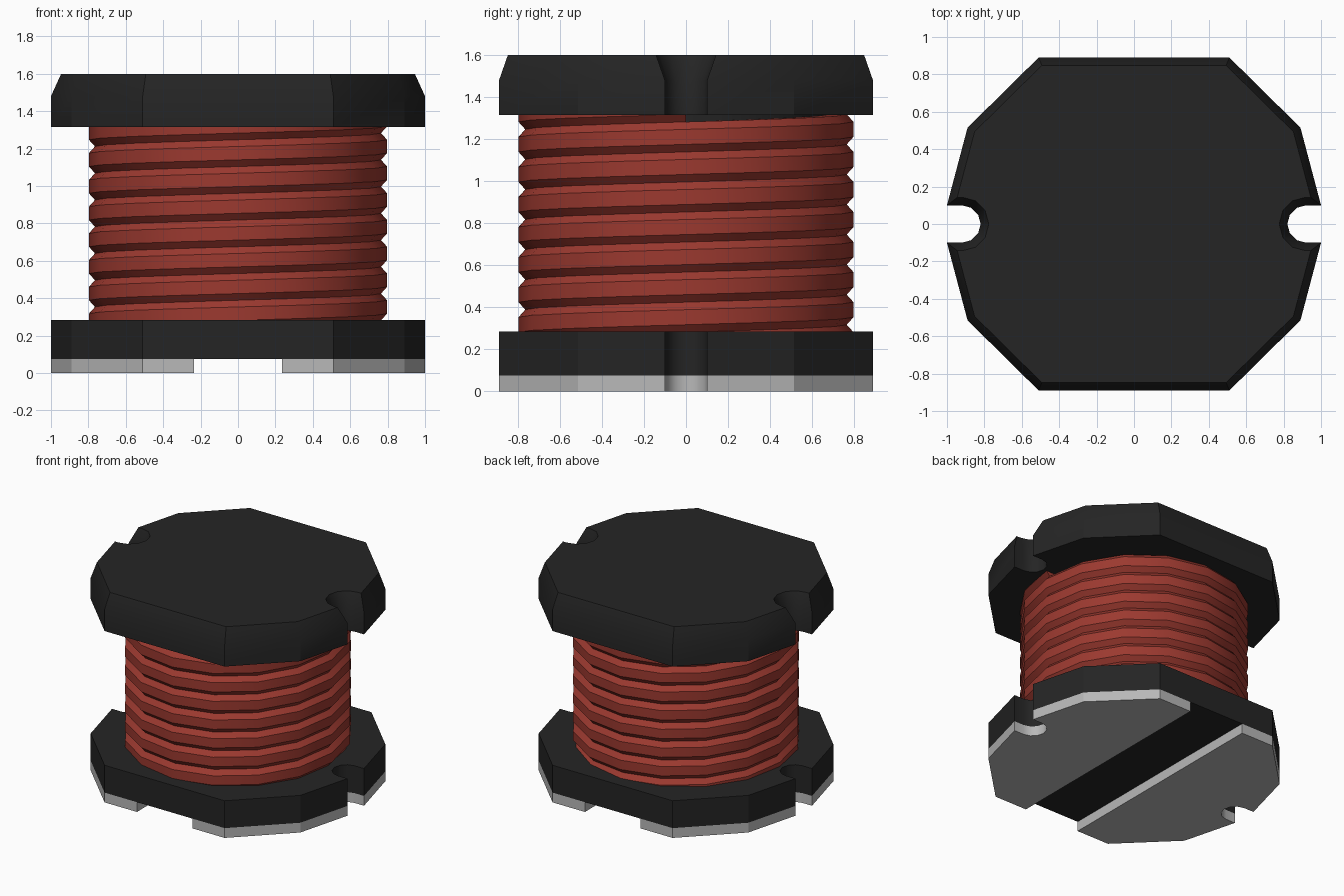
import bpy, bmesh
from math import sin, cos, pi, radians
from mathutils import Vector

cube = bpy.data.objects.get("Cube")
if cube:
    bpy.data.objects.remove(cube, do_unlink=True)


def material(name, color):
    mat = bpy.data.materials.new(name)
    mat.use_nodes = True
    mat.diffuse_color = (*color, 1)
    mat.node_tree.nodes["Principled BSDF"].inputs["Base Color"].default_value = (*color, 1)
    return mat


ferrite = material("black ferrite", (0.018, 0.018, 0.018))
copper = material("red enamel", (0.33, 0.041, 0.029))
metal = material("tin grey", (0.48, 0.48, 0.48))


def loft(name, rings, mat):
    """Skin a list of closed rings and cap both ends."""
    bm = bmesh.new()
    rows = [[bm.verts.new(p) for p in ring] for ring in rings]
    n = len(rows[0])
    for a, b in zip(rows, rows[1:]):
        for i in range(n):
            j = (i + 1) % n
            bm.faces.new((a[i], a[j], b[j], b[i]))
    bm.faces.new(rows[0][::-1])
    bm.faces.new(rows[-1])
    bmesh.ops.recalc_face_normals(bm, faces=bm.faces)
    mesh = bpy.data.meshes.new(name)
    bm.to_mesh(mesh)
    bm.free()
    mesh.materials.append(mat)
    obj = bpy.data.objects.new(name, mesh)
    bpy.context.collection.objects.link(obj)
    bpy.ops.object.select_all(action='DESELECT')
    obj.select_set(True)
    bpy.context.view_layer.objects.active = obj
    bpy.ops.object.shade_smooth_by_angle(angle=radians(30.5))
    return obj


def inset(points, d):
    """Move every edge of a counter-clockwise outline inward by d."""
    result = []
    for i, p in enumerate(points):
        e1 = (p - points[i - 1]).normalized()
        e2 = (points[(i + 1) % len(points)] - p).normalized()
        n1, n2 = Vector((-e1.y, e1.x)), Vector((-e2.y, e2.x))
        result.append(p + (n1 + n2) * d / (1 + n1.dot(n2)))
    return result


def level(points, z):
    return [(p.x, p.y, z) for p in points]


# Outline of the +x side, counter-clockwise, with the rounded wire notch
quarter = [Vector(p) for p in ((0.51, -0.89), (0.89, -0.515), (1.0, -0.10))]
notch = [Vector((0.92 - 0.10 * sin(t * pi / 6), -0.10 * cos(t * pi / 6))) for t in range(7)]
side = quarter + notch + [Vector((p.x, -p.y)) for p in reversed(quarter)]
outline = side + [-p for p in side]

# Flanges
loft("bottom_flange", [level(outline, z) for z in (0.075, 0.285)], ferrite)
loft("top_flange", [level(outline, 1.315), level(outline, 1.48),
                    level(inset(outline, 0.042), 1.6)], ferrite)

# Solder pads, one per side, with a bare strip between them
pad = [Vector((0.235, -0.89))] + side + [Vector((0.235, 0.89))]
for name, s in (("left_pad", 1), ("right_pad", -1)):
    loft(name, [level([p * s for p in pad], z) for z in (0, 0.075)], metal)

# Core post
circle = [Vector((0.68 * cos(i * pi / 16), 0.68 * sin(i * pi / 16))) for i in range(32)]
loft("core_post", [level(circle, z) for z in (0.28, 1.32)], ferrite)

# Helical winding: bevelled wire section swept upward
STEPS, TURNS, PITCH = 16, 8, 0.143
h = PITCH / 2
section = [(0.64, -h), (0.765, -h), (0.797, -h / 2), (0.797, h / 2), (0.765, h), (0.64, h)]
rings = []
for i in range(STEPS * TURNS + 1):
    a = 2 * pi * i / STEPS
    z0 = 0.2105 + PITCH * i / STEPS
    rings.append([(r * cos(a), r * sin(a), z0 + z) for r, z in section])
loft("wire_winding", rings, copper)
